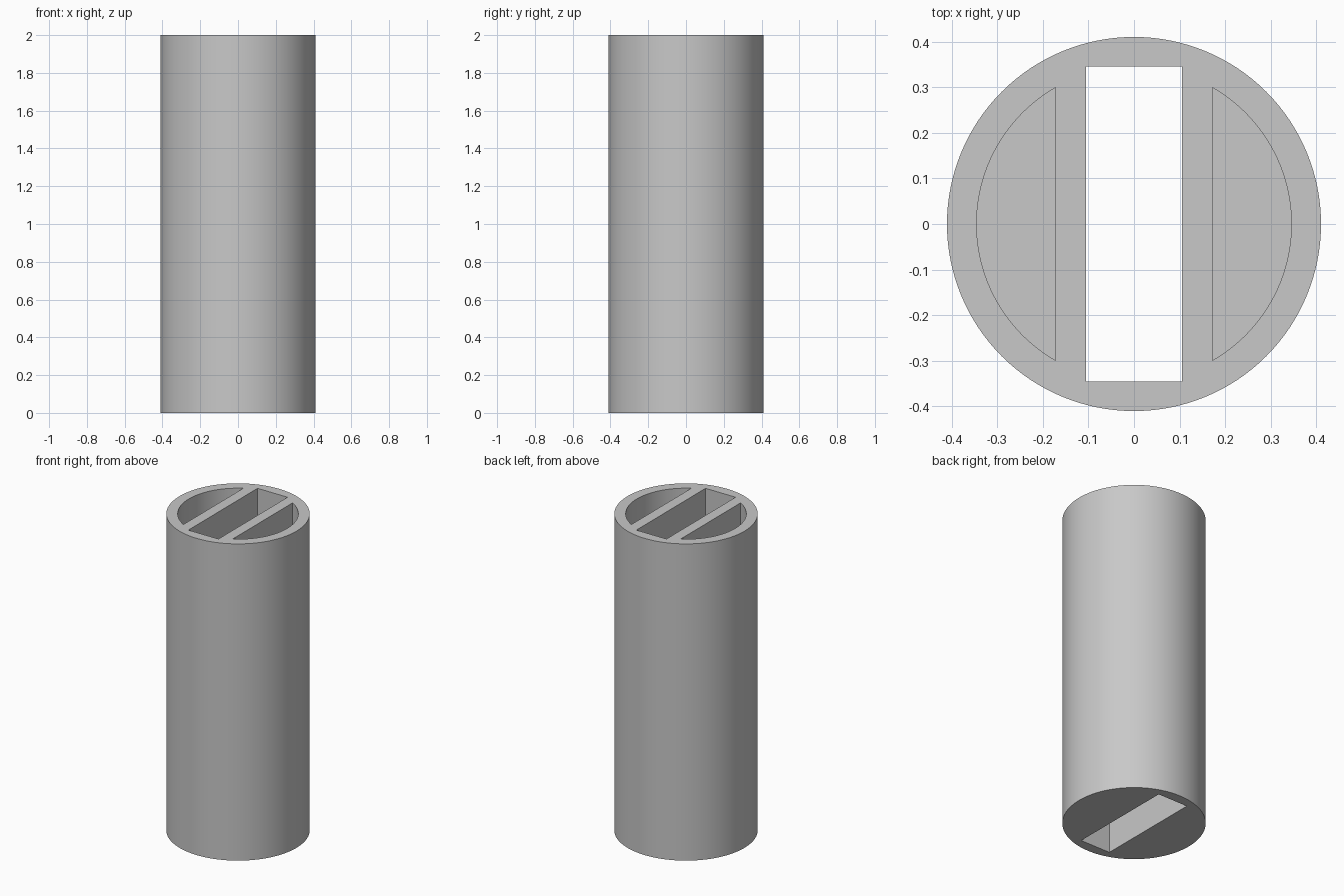
import bpy
import bmesh
from math import acos, cos, pi, sin

HEIGHT = 2.0
RADIUS = 0.41
INNER = 0.345        # inside radius of the wall
SLOT = 0.105         # half width of the through slot
RIB = 0.172          # outer face of each rib
FLOOR = 0.065        # thickness under the side pockets

if "Cube" in bpy.data.objects:
    bpy.data.objects.remove(bpy.data.objects["Cube"])

grey = bpy.data.materials.new("plain grey")
grey.use_nodes = True
colour = (0.58, 0.58, 0.58, 1)
grey.diffuse_color = colour
grey.node_tree.nodes["Principled BSDF"].inputs["Base Color"].default_value = colour


def arc(radius, start, end, steps):
    angles = [start + (end - start) * i / steps for i in range(steps + 1)]
    return [(radius * cos(a), radius * sin(a)) for a in angles]


def prism(name, outline, bottom, top):
    """Extrude a counter-clockwise outline upward."""
    bm = bmesh.new()
    base = bm.faces.new([bm.verts.new((x, y, bottom)) for x, y in outline])
    side = bmesh.ops.extrude_face_region(bm, geom=[base])
    moved = [v for v in side["geom"] if isinstance(v, bmesh.types.BMVert)]
    bmesh.ops.translate(bm, verts=moved, vec=(0, 0, top - bottom))
    bmesh.ops.recalc_face_normals(bm, faces=bm.faces)
    mesh = bpy.data.meshes.new(name)
    bm.to_mesh(mesh)
    bm.free()
    mesh.materials.append(grey)
    obj = bpy.data.objects.new(name, mesh)
    bpy.context.collection.objects.link(obj)
    return obj


# Solid outer cylinder
body = prism("slotted_cylinder", arc(RADIUS, 0, 2 * pi, 128)[:-1], 0, HEIGHT)

# Central slot, open at both ends
slot = [(-SLOT, -INNER), (SLOT, -INNER), (SLOT, INNER), (-SLOT, INNER)]
cutters = [prism("slot_cutter", slot, -0.1, HEIGHT + 0.1)]

# Blind pockets, one on each side of the slot
half = acos(RIB / INNER)
for name, turn in (("left", 0), ("right", pi)):
    outline = arc(INNER, turn - half, turn + half, 48)
    cutters.append(prism(name + "_pocket_cutter", outline, FLOOR, HEIGHT + 0.1))

# Cut the openings, then drop the cutters
bpy.context.view_layer.objects.active = body
body.select_set(True)
for cutter in cutters:
    cutter.hide_render = True
    cut = body.modifiers.new(cutter.name, "BOOLEAN")
    cut.operation = "DIFFERENCE"
    cut.solver = "EXACT"
    cut.object = cutter
    bpy.ops.object.modifier_apply(modifier=cut.name)
    bpy.data.objects.remove(cutter)

bpy.ops.object.shade_smooth_by_angle(angle=pi / 6)
